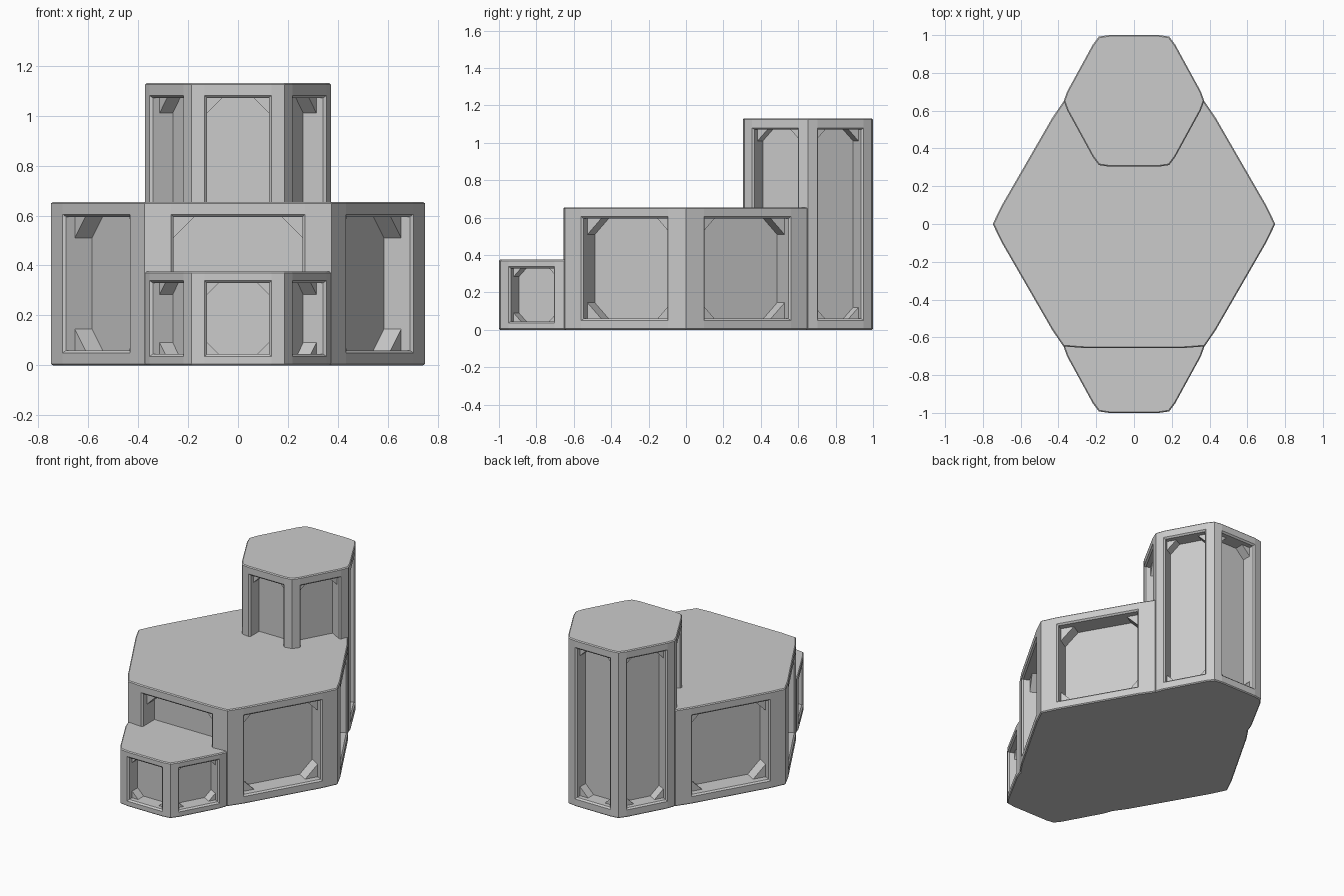
import bpy, bmesh
from mathutils import Vector

if "Cube" in bpy.data.objects:
    bpy.data.objects.remove(bpy.data.objects["Cube"])

UP = Vector((0, 0, 1))


def loft(bm, rings):
    """Closed solid through a list of equal-length point rings."""
    vs = [[bm.verts.new(p) for p in r] for r in rings]
    n = len(vs[0])
    for a, b in zip(vs, vs[1:]):
        for i in range(n):
            bm.faces.new((a[i], a[(i + 1) % n], b[(i + 1) % n], b[i]))
    bm.faces.new(vs[0][::-1])
    bm.faces.new(vs[-1])


def make_object(name, bm):
    bmesh.ops.recalc_face_normals(bm, faces=bm.faces)
    me = bpy.data.meshes.new(name)
    bm.to_mesh(me)
    bm.free()
    ob = bpy.data.objects.new(name, me)
    bpy.context.collection.objects.link(ob)
    return ob


def hex_block(name, cy, rx, ap, h, inset, z_in, depth, leg, g_start):
    c = Vector((0, cy, 0))
    corners = [c + Vector((x * rx, y * ap, 0)) for x, y in
               ((1, 0), (.5, 1), (-.5, 1), (-1, 0), (-.5, -1), (.5, -1))]
    sides = [(corners[i], corners[(i + 1) % 6]) for i in range(6)]

    # body: hexagon with slightly softened corner posts and top/bottom edges
    outline = []
    for a, b in sides:
        u = (b - a).normalized()
        outline += [a + (c - a).normalized() * 0.009,
                    a + u * (inset - .01), b - u * (inset - .01)]
    e = 0.006
    bm = bmesh.new()
    loft(bm, [[c + (p - c) * s + UP * z for p in outline]
              for s, z in ((1 - e / ap, 0), (1, e), (1, h - e), (1 - e / ap, h))])
    body = make_object(name, bm)

    cut, gus = bmesh.new(), bmesh.new()
    for a, b in sides:
        u = (b - a).normalized()
        inward = UP.cross(u)
        L = (b - a).length

        def pt(s, z, d):
            return a + u * s + UP * z + inward * d

        # window recess with a chamfered lip
        def rect(m, d):
            i, k = inset + m, z_in + m
            return [pt(i, k, d), pt(L - i, k, d), pt(L - i, h - k, d), pt(i, h - k, d)]
        loft(cut, [rect(-.02, -.01), rect(0, .01), rect(0, depth)])

        # corner gussets at the back of the recess
        o = 0.004
        for s, ds in ((inset, 1), (L - inset, -1)):
            for z, dz in ((z_in, 1), (h - z_in, -1)):
                tri = ((-o, -o), (leg, -o), (leg, 0), (0, leg), (-o, leg))
                loft(gus, [[pt(s + ds * p, z + dz * q, d) for p, q in tri]
                           for d in (g_start, depth + o)])

    # carve the recesses
    cutter = make_object(name + "_cutter", cut)
    mod = body.modifiers.new("recesses", 'BOOLEAN')
    mod.operation, mod.solver, mod.object = 'DIFFERENCE', 'EXACT', cutter
    dg = bpy.context.evaluated_depsgraph_get()
    carved = bpy.data.meshes.new_from_object(body.evaluated_get(dg))
    body.modifiers.clear()
    body.data = carved
    bpy.data.objects.remove(cutter)
    make_object(name + "_gussets", gus)


# large centre block, tall rear tower, low front step
hex_block("centre_block", 0, .757, .656, .655, .12, .06, .13, .085, .05)
hex_block("rear_tower", .652, .381, .348, 1.13, .067, .06, .10, .06, .04)
hex_block("front_step", -.652, .381, .348, .375, .067, .046, .10, .045, .04)
